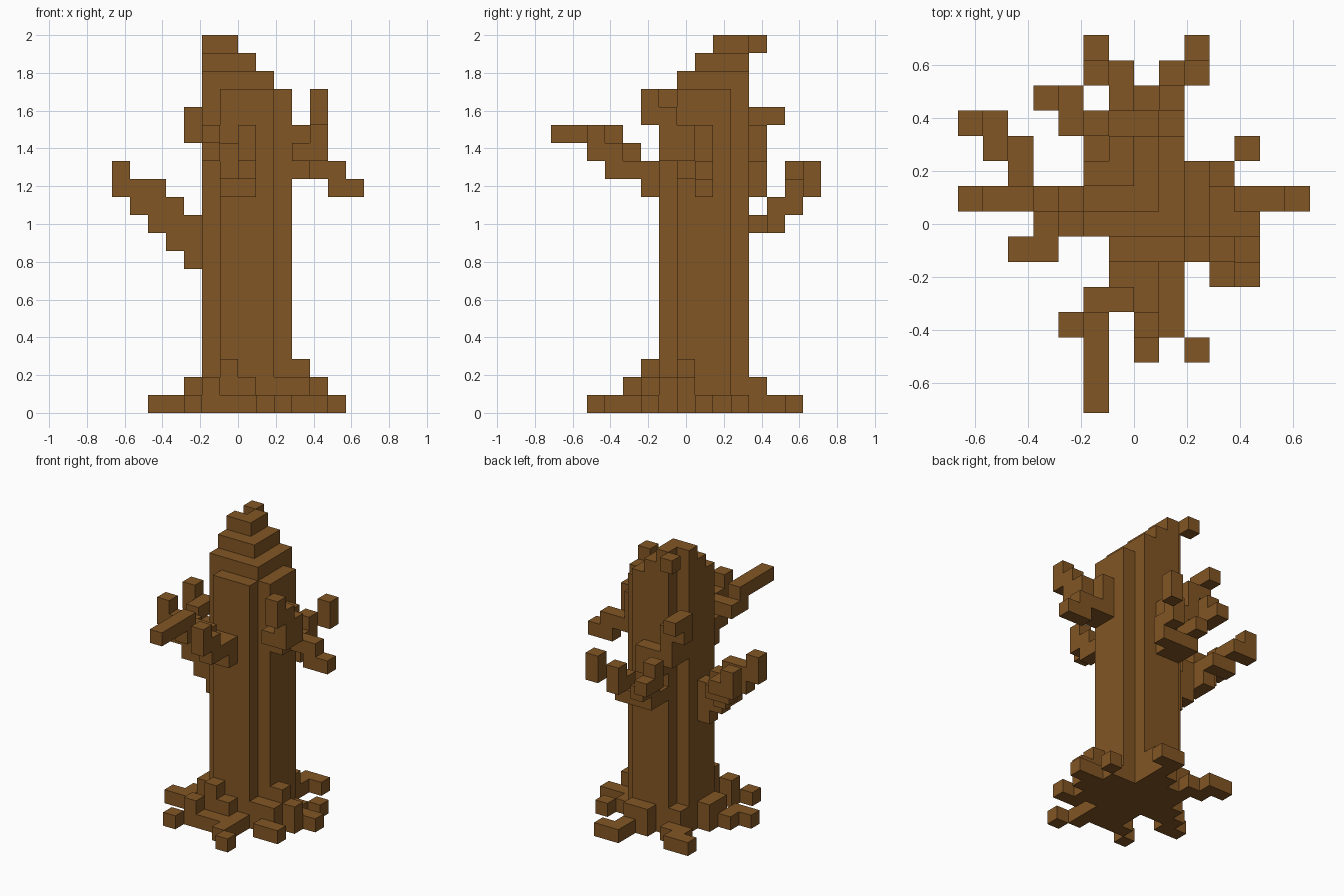
import bpy, bmesh

if "Cube" in bpy.data.objects:
    bpy.data.objects.remove(bpy.data.objects["Cube"])

V = 2 / 21  # block size; x edges on whole blocks, y edges on half blocks

wood = bpy.data.materials.new("brown_wood")
wood.diffuse_color = (0.223, 0.093, 0.018, 1)
wood.use_nodes = True
wood.node_tree.nodes["Principled BSDF"].inputs["Base Color"].default_value = wood.diffuse_color

parts = {}
filled = set()


def block(part, i, j, k):
    """Fill a block range; each argument is an index or an inclusive (low, high)."""
    r = [range(a[0], a[1] + 1) if isinstance(a, tuple) else range(a, a + 1) for a in (i, j, k)]
    cells = {(a, b, c) for a in r[0] for b in r[1] for c in r[2]} - filled
    parts.setdefault(part, set()).update(cells)
    filled.update(cells)


# trunk: 5 x 5 with notched corners
block("trunk", (-1, 1), (-1, 3), (0, 17))
block("trunk", (-2, 2), (0, 2), (0, 17))

# broken top, stepping up to the back left
for s in range(3):
    block("broken_top", (-2, 1 - s), (s, 2), 18 + s)
    block("broken_top", (-1, 1 - s), 3, 18 + s)
block("broken_top", -2, 4, 20)

# left branch, forked
p = "left_branch"
block(p, -3, 1, (8, 10))
block(p, -4, 1, (9, 11))
block(p, -5, 1, (10, 12))
block(p, -6, 1, (11, 12))
block(p, -7, 1, (12, 13))
block(p, -5, 2, (10, 11))
block(p, (-6, -5), 3, 11)
block(p, -6, (3, 4), 12)
block(p, -7, 4, (12, 13))

# front branch, forked with a long left arm
p = "front_branch"
block(p, (-1, 0), -2, (12, 13))
block(p, (-1, 0), -3, 13)
block(p, 0, -4, (13, 14))
block(p, 0, -5, (14, 15))
block(p, (-2, -1), -3, 14)
block(p, -2, -4, 14)
block(p, -2, (-7, -4), 15)

# right branch, one arm down and one arm up
p = "right_branch"
block(p, 3, (0, 1), (13, 15))
block(p, 4, 1, 13)
block(p, 5, 1, (12, 13))
block(p, 6, 1, 12)
block(p, 3, -1, 14)
block(p, 4, (-1, 0), (14, 15))
block(p, 4, -1, 16)
block(p, 4, -2, (16, 17))

# lower back branch, forked
p = "back_branch"
block(p, (-1, 0), 4, 10)
block(p, (-1, 1), 5, 10)
block(p, -1, (5, 6), 11)
block(p, 1, (5, 6), 11)
block(p, 1, 6, 12)
block(p, -2, 6, (12, 13))
block(p, -2, 7, 12)
block(p, 2, 7, (12, 13))

# upper back twig
p = "upper_back_twig"
block(p, (-1, 0), 4, (12, 13))
block(p, -2, (3, 4), (13, 15))
block(p, -3, 4, (15, 16))
block(p, -3, 5, 16)

# roots spreading on the ground
p = "roots"
block(p, (-4, -3), 0, 0)
block(p, -3, (0, 1), 1)
block(p, -3, 1, 0)
block(p, (-5, -4), -1, 0)
block(p, (-1, 0), -2, (0, 1))
block(p, -1, -2, 2)
block(p, -2, -3, (0, 1))
block(p, -1, -3, 0)
block(p, -3, -4, 0)
block(p, 1, (-3, -2), 0)
block(p, 1, -4, 0)
block(p, 0, -3, 0)
block(p, 2, -5, 0)
block(p, (2, 3), -1, (0, 1))
block(p, (3, 4), -2, 0)
block(p, 3, 0, (0, 2))
block(p, 3, (1, 2), 0)
block(p, 4, 0, (0, 1))
block(p, 4, 1, 0)
block(p, 5, 1, 0)
block(p, 4, 3, 0)
block(p, (0, 1), 4, (0, 1))
block(p, 1, 5, 0)
block(p, (1, 2), 6, 0)
block(p, -2, (3, 4), 0)
block(p, -2, 3, 1)
block(p, -3, (4, 5), 0)
block(p, -4, 5, 0)

# each part: outer faces of its blocks only
for name, cells in parts.items():
    bm = bmesh.new()
    for cell in cells:
        for ax in range(3):
            for side in (0, 1):
                n = list(cell)
                n[ax] += 2 * side - 1
                if tuple(n) in filled:
                    continue
                corners = []
                for u, w in ((0, 0), (1, 0), (1, 1), (0, 1)):
                    q = list(cell)
                    q[ax] += side
                    q[(ax + 1) % 3] += u
                    q[(ax + 2) % 3] += w
                    corners.append((q[0] * V, (q[1] - 0.5) * V, q[2] * V))
                if not side:
                    corners.reverse()
                bm.faces.new([bm.verts.new(c) for c in corners])
    bmesh.ops.remove_doubles(bm, verts=bm.verts, dist=0.001)
    bmesh.ops.dissolve_limit(bm, angle_limit=0.01, verts=bm.verts, edges=bm.edges)
    me = bpy.data.meshes.new(name)
    bm.to_mesh(me)
    bm.free()
    me.materials.append(wood)
    bpy.context.collection.objects.link(bpy.data.objects.new(name, me))
